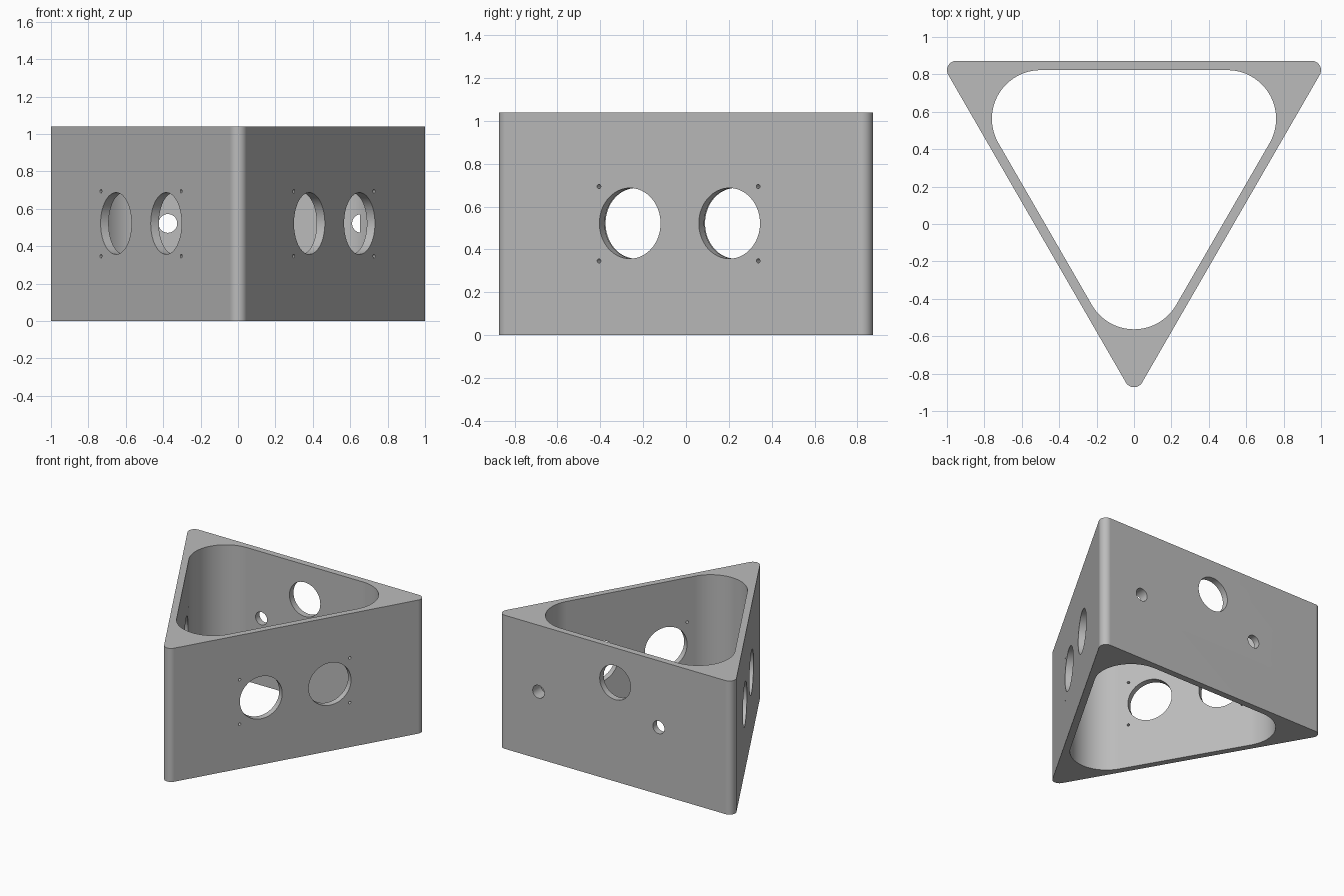
import bpy, bmesh
from math import sin, cos, pi, radians
from mathutils import Vector, Matrix

if "Cube" in bpy.data.objects:
    bpy.data.objects.remove(bpy.data.objects["Cube"], do_unlink=True)

HEIGHT = 1.04
MID_Z = 0.522
CENTRE = Vector((0, 0.274, 0))   # centroid of the triangular plan
INRADIUS = 0.598                 # centroid to outer wall face
WALL = 0.05

grey = bpy.data.materials.new("light_grey")
grey.use_nodes = True
colour = (0.5, 0.5, 0.5, 1)
grey.diffuse_color = colour
grey.node_tree.nodes["Principled BSDF"].inputs["Base Color"].default_value = colour


def add_object(name, bm):
    bmesh.ops.recalc_face_normals(bm, faces=bm.faces)
    mesh = bpy.data.meshes.new(name)
    bm.to_mesh(mesh)
    bm.free()
    mesh.materials.append(grey)
    obj = bpy.data.objects.new(name, mesh)
    bpy.context.collection.objects.link(obj)
    return obj


def rounded_triangle(name, corner_distance, radius, z0, z1, steps):
    """Prism with three rounded corners, one pointing to the front."""
    bm = bmesh.new()
    verts = []
    for corner in range(3):
        mid = radians(-90 + 120 * corner)
        pivot = CENTRE + corner_distance * Vector((cos(mid), sin(mid), 0))
        for i in range(steps + 1):
            a = mid + radians(120) * (i / steps - 0.5)
            verts.append(bm.verts.new(pivot + Vector((radius * cos(a), radius * sin(a), z0))))
    base = bm.faces.new(verts)
    top = bmesh.ops.extrude_face_region(bm, geom=[base])["geom"]
    bmesh.ops.translate(bm, vec=(0, 0, z1 - z0),
                        verts=[v for v in top if isinstance(v, bmesh.types.BMVert)])
    return add_object(name, bm)


def hole_cutter(angle, along, z, radius, segments):
    """Cylinder through the wall that faces the given direction."""
    normal = Vector((cos(angle), sin(angle), 0))
    side = Vector((-sin(angle), cos(angle), 0))
    pos = CENTRE + normal * (INRADIUS - WALL / 2) + side * along + Vector((0, 0, z))
    turn = normal.to_track_quat('Z', 'Y').to_matrix().to_4x4()
    bm = bmesh.new()
    bmesh.ops.create_cone(bm, cap_ends=True, segments=segments, radius1=radius,
                          radius2=radius, depth=WALL * 3,
                          matrix=Matrix.Translation(pos) @ turn)
    return add_object("hole_cutter", bm)


# Outer shell and the open core
shell = rounded_triangle("triangular_housing", 1.0967, 0.05, 0, HEIGHT, 12)
cutters = [rounded_triangle("core_cutter", 0.577, 0.26, -0.2, HEIGHT + 0.2, 32)]

# Paired round openings with four screw holes on both front walls
for angle, big_shift, small_shift in ((radians(-30), -0.005, -0.011),
                                      (radians(210), 0, 0)):
    for s in (-1, 1):
        cutters.append(hole_cutter(angle, s * 0.268 + big_shift, MID_Z, 0.165, 64))
        for z in (0.347, 0.694):
            cutters.append(hole_cutter(angle, s * 0.429 + small_shift, z, 0.01, 16))

# Back wall: one large opening and two small ones
for x, z, radius in ((0, 0.77, 0.133), (0.66, MID_Z, 0.05), (-0.375, MID_Z, 0.05)):
    cutters.append(hole_cutter(pi / 2, -x, z, radius, 48))

# Cut everything out of the shell
bpy.ops.object.select_all(action='DESELECT')
bpy.context.view_layer.objects.active = shell
shell.select_set(True)
for cutter in cutters:
    cutter.hide_render = True
    mod = shell.modifiers.new("cut", 'BOOLEAN')
    mod.operation = 'DIFFERENCE'
    mod.solver = 'EXACT'
    mod.object = cutter
    bpy.ops.object.modifier_apply(modifier=mod.name)
    bpy.data.objects.remove(cutter, do_unlink=True)

# Smooth curves, flat walls, sharp rims
bpy.ops.object.shade_smooth_by_angle(angle=radians(30))
weighted = shell.modifiers.new("flat_walls", 'WEIGHTED_NORMAL')
weighted.keep_sharp = True
